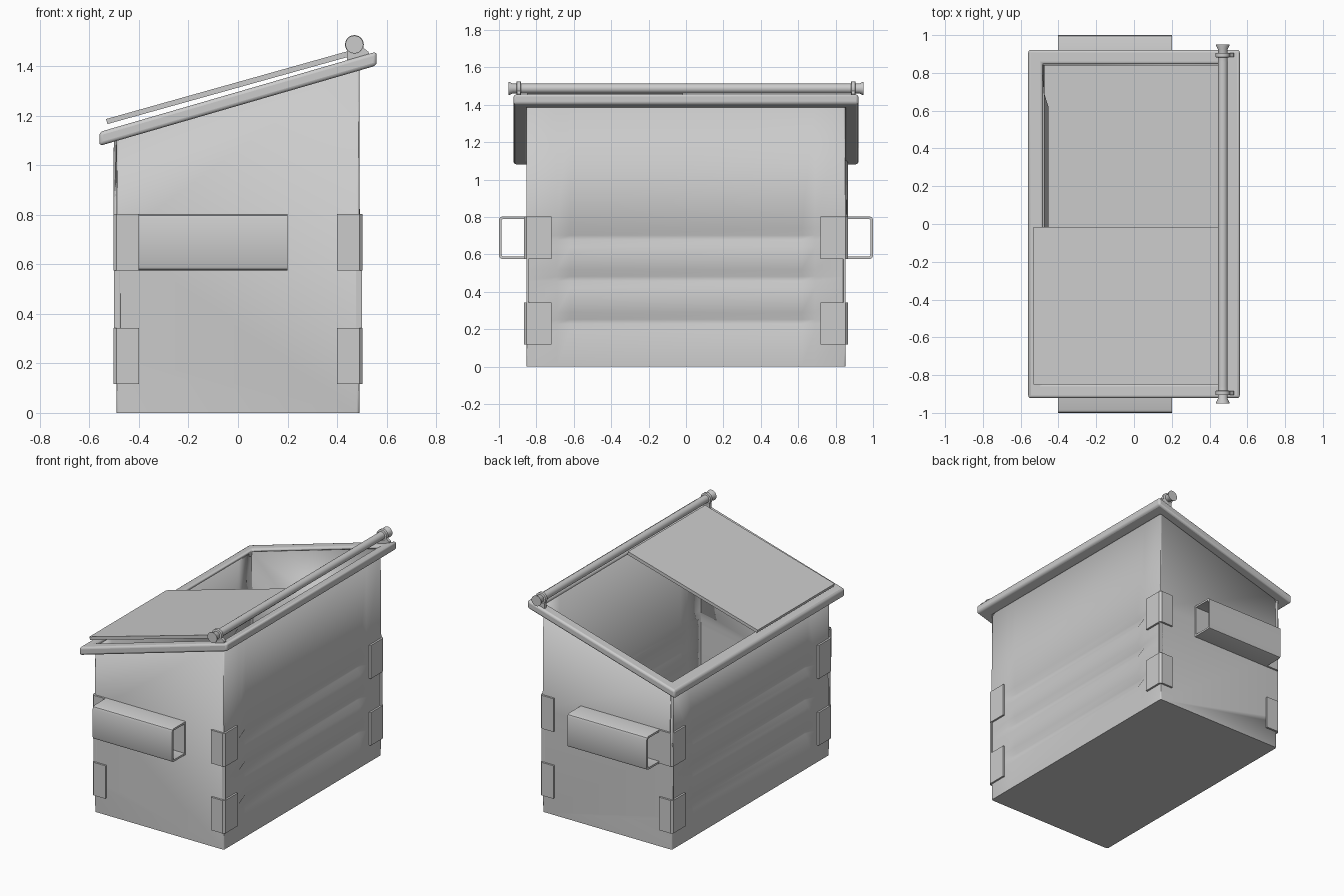
import bpy, bmesh, math
from mathutils import Matrix, Vector

if "Cube" in bpy.data.objects:
    bpy.data.objects.remove(bpy.data.objects["Cube"])

SLOPE = 0.29


def finish(name, bm, bevel=0.0, segs=2, angle=35):
    bmesh.ops.recalc_face_normals(bm, faces=bm.faces)
    me = bpy.data.meshes.new(name)
    bm.to_mesh(me)
    bm.free()
    ob = bpy.data.objects.new(name, me)
    bpy.context.collection.objects.link(ob)
    bpy.ops.object.select_all(action='DESELECT')
    ob.select_set(True)
    bpy.context.view_layer.objects.active = ob
    bpy.ops.object.shade_smooth_by_angle(angle=math.radians(angle))
    if bevel:
        m = ob.modifiers.new("bevel", 'BEVEL')
        m.width, m.segments = bevel, segs
        m.limit_method, m.angle_limit = 'ANGLE', math.radians(40)
    return ob


def loft(bm, rings, closed=False):
    # Join equal rings of points with quads; cap the ends unless closed
    vs = [[bm.verts.new(p) for p in r] for r in rings]
    n = len(vs[0])
    for i in range(len(vs) if closed else len(vs) - 1):
        a, b = vs[i], vs[(i + 1) % len(vs)]
        for k in range(n):
            bm.faces.new((a[k], a[(k + 1) % n], b[(k + 1) % n], b[k]))
    if not closed:
        bm.faces.new(vs[0])
        bm.faces.new(vs[-1])


def lathe_y(bm, prof, cx, cz, n=24):
    # Turned shape along y from (y, radius) pairs
    loft(bm, [[(cx + r * math.cos(2 * math.pi * k / n), y, cz + r * math.sin(2 * math.pi * k / n))
               for k in range(n)] for y, r in prof])


# Body: slanted open bin with three pressed grooves on each long side
X, Y = 0.49, 0.853
ys = [-Y, -0.69, -0.62, 0.62, 0.69, Y]
grooves = [0.24, 0.47, 0.69]
zs = [0.0] + [c + d for c in grooves for d in (-0.05, -0.012, 0.012, 0.05)] + [None]
bm = bmesh.new()
side = {}
for s in (-1, 1):
    g = []
    for z in zs:
        row = []
        for y in ys:
            deep = z is not None and abs(y) < 0.65 and any(abs(z - c) < 0.02 for c in grooves)
            h = 1.275 + SLOPE * s * X if z is None else z
            row.append(bm.verts.new((s * (X - (0.022 if deep else 0)), y, h)))
        g.append(row)
    for i in range(len(zs) - 1):
        for j in range(len(ys) - 1):
            bm.faces.new((g[i][j], g[i][j + 1], g[i + 1][j + 1], g[i + 1][j]))
    side[s] = g
for j in (0, -1):
    bm.faces.new([r[j] for r in side[-1]] + [r[j] for r in reversed(side[1])])
bm.faces.new(side[-1][0] + side[1][0][::-1])
corner = [e for e in bm.edges if all(abs(abs(v.co.x) - X) < 1e-4 and abs(abs(v.co.y) - Y) < 1e-4
                                    for v in e.verts) and abs(e.verts[0].co.z - e.verts[1].co.z) > 1e-3
          and abs(e.verts[0].co.y - e.verts[1].co.y) < 1e-3 and abs(e.verts[0].co.x - e.verts[1].co.x) < 1e-3]
bmesh.ops.bevel(bm, geom=corner, offset=0.012, segments=3, profile=0.5, affect='EDGES')
body = finish("bin_body", bm, angle=40)
sol = body.modifiers.new("wall", 'SOLIDIFY')
sol.thickness, sol.offset = 0.015, -1

# Rim: sloping rectangular frame
bm = bmesh.new()
rings = []
for sx, sy in ((-1, -1), (1, -1), (1, 1), (-1, 1)):
    rings.append([(sx * a, sy * b, 1.24 + t + SLOPE * sx * a)
                  for a, b, t in ((0.56, 0.922, 0), (0.56, 0.922, 0.056),
                                  (0.485, 0.848, 0.056), (0.485, 0.848, 0))])
loft(bm, rings, closed=True)
finish("top_rim", bm, 0.014, 3)

# Lid: thin panel over the front half of the opening
bm = bmesh.new()
loft(bm, [[(-0.527, y, 1.166), (0.455, y, 1.44), (0.45, y, 1.462), (-0.533, y, 1.186)]
          for y in (-0.85, -0.015)])
finish("lid_panel", bm)

# Hinge rod with flared ends
bm = bmesh.new()
half = [(0.88, 0.026), (0.881, 0.022), (0.925, 0.022), (0.93, 0.024), (0.938, 0.038), (0.95, 0.038)]
half = [(0.86, 0.026), (0.925, 0.026), (0.945, 0.036), (0.95, 0.036)]
lathe_y(bm, [(-y, r) for y, r in reversed(half)] + half, 0.47, 1.487)
finish("hinge_rod", bm)

# Rod collars and their sloping feet
for s, tag in ((-1, "front"), (1, "back")):
    bm = bmesh.new()
    lathe_y(bm, [(s * 0.882, 0.034), (s * 0.884, 0.038), (s * 0.904, 0.038), (s * 0.906, 0.034)], 0.47, 1.487)
    finish("rod_collar_" + tag, bm)
    bm = bmesh.new()
    loft(bm, [[(0.44, y, 1.415), (0.53, y, 1.44), (0.527, y, 1.457), (0.505, y, 1.475), (0.44, y, 1.46)]
              for y in (s * 0.884, s * 0.904)])
    finish("collar_foot_" + tag, bm)

# Fork pockets: open rectangular tubes
for s, tag in ((-1, "front"), (1, "back")):
    def section(x, t):
        a, b, lo, hi, c = 0.85 + t, 1.0 - t, 0.575 + t, 0.803 - t, 0.018 - t * 0.6
        pts = [(a, lo), (b - c, lo), (b - c * 0.3, lo + c * 0.3), (b, lo + c), (b, hi - c),
               (b - c * 0.3, hi - c * 0.3), (b - c, hi), (a, hi)]
        return [(x, s * y, z) for y, z in pts]
    bm = bmesh.new()
    loft(bm, [section(-0.402, 0), section(0.2, 0), section(0.2, 0.013), section(-0.402, 0.013)], closed=True)
    finish("fork_pocket_" + tag, bm)

# Corner plates: L-shaped guards at two heights
for sx in (-1, 1):
    for sy in (-1, 1):
        for z0, z1, tag in ((0.117, 0.343, "lower"), (0.575, 0.803, "upper")):
            L = [(0.4, 0.845), (0.4, 0.866), (0.49, 0.866), (0.503, 0.853),
                 (0.503, 0.72), (0.483, 0.72), (0.483, 0.845)]
            bm = bmesh.new()
            loft(bm, [[(sx * x, sy * y, z) for x, y in L] for z in (z0, z1)])
            finish("corner_plate_" + tag, bm)
